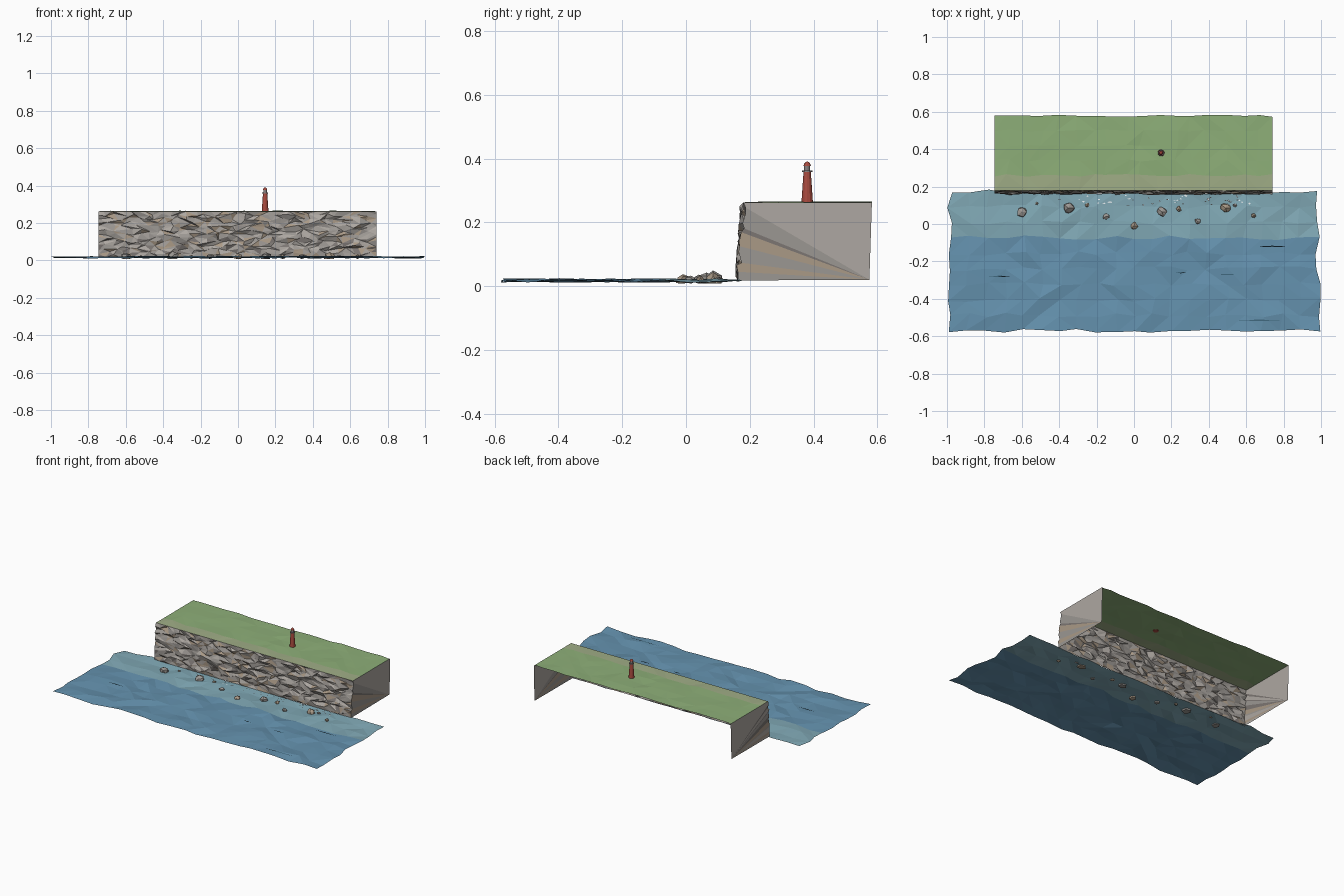
import bpy, bmesh, math, random
from mathutils import Vector

if "Cube" in bpy.data.objects:
    bpy.data.objects.remove(bpy.data.objects["Cube"])

random.seed(7)
R = random.uniform


def mat(name, c):
    m = bpy.data.materials.new(name)
    m.diffuse_color = (*c, 1)
    m.use_nodes = True
    m.node_tree.nodes["Principled BSDF"].inputs["Base Color"].default_value = m.diffuse_color
    return m


DEEP = mat("deep_water", (0.13, 0.29, 0.43))
SHALLOW = mat("shallow_water", (0.22, 0.40, 0.47))
SWELL = mat("swell_line", (0.05, 0.14, 0.21))
FOAM = mat("foam", (0.85, 0.9, 0.92))
GRASS = mat("grass", (0.27, 0.43, 0.19))
VERGE = mat("dry_verge", (0.35, 0.42, 0.24))
ROCKS = [mat("rock_grey", (0.33, 0.31, 0.29)), mat("rock_tan", (0.40, 0.32, 0.24)),
         mat("rock_pale", (0.42, 0.39, 0.36)), mat("rock_dark", (0.20, 0.18, 0.17))]
RED = mat("tower_red", (0.40, 0.07, 0.05))
METAL = mat("lantern_grey", (0.25, 0.22, 0.22))


def finish(name, bm, mats):
    me = bpy.data.meshes.new(name)
    bm.to_mesh(me)
    bm.free()
    for m in mats:
        me.materials.append(m)
    ob = bpy.data.objects.new(name, me)
    bpy.context.collection.objects.link(ob)
    return ob


def sheet(bm, nu, nv, point, pick):
    """Triangulated grid; point(i, j) places vertices, pick(centre) gives material index."""
    vs = [[bm.verts.new(point(i, j)) for i in range(nu + 1)] for j in range(nv + 1)]
    for j in range(nv):
        for i in range(nu):
            a, b, c, d = vs[j][i], vs[j][i + 1], vs[j + 1][i + 1], vs[j + 1][i]
            tris = ((a, b, c), (a, c, d)) if random.random() < 0.5 else ((a, b, d), (b, c, d))
            for t in tris:
                f = bm.faces.new(t)
                f.material_index = pick(f.calc_center_median())
    return vs


# Sea: faceted open sheet, lighter towards the shore
def sea_point(i, j):
    x, y = -0.985 + 1.97 * i / 20, -0.57 + 0.745 * j / 9
    if j == 9 and abs(x) < 0.72:
        return (x, 0.165 + R(-0.006, 0.006), 0.018)
    return (x + R(-0.015, 0.015), y + R(-0.012, 0.012), 0.018 + R(-0.007, 0.007))


bm = bmesh.new()
sheet(bm, 20, 9, sea_point, lambda c: 1 if c.y > -0.08 else 0)
finish("sea", bm, [DEEP, SHALLOW])

# Cliff: layered front face, fanned end walls, open back and base
NX, NZ = 34, 12


def cliff_point(i, j):
    t = j / NZ
    x, y, z = -0.745 + 1.485 * i / NX, 0.163 + 0.017 * t, 0.018 + 0.245 * t
    if 0 < i < NX:
        x += R(-0.018, 0.018)
    if 0 < j < NZ:
        y += R(-0.011, 0.011)
        z += R(-0.009, 0.009)
    return (x, y, z)


bm = bmesh.new()
vs = sheet(bm, NX, NZ, cliff_point, lambda c: random.choice((0, 0, 1, 2, 2, 3 if c.z < 0.12 else 0)))
for i in (0, NX):
    x = vs[0][i].co.x
    low = bm.verts.new((x, 0.575, 0.02))
    high = bm.verts.new((x, 0.583, 0.263))
    for j in range(NZ):
        tri = (low, vs[j][i], vs[j + 1][i])
        f = bm.faces.new(tri if i else tri[::-1])
        f.material_index = random.choice((0, 1, 2, 3))
    tri = (low, vs[NZ][i], high)
    bm.faces.new(tri if i else tri[::-1]).material_index = 2
rim = [v.co.copy() for v in vs[NZ]]
finish("cliff_walls", bm, ROCKS)


# Grass plateau, sharing the cliff rim
def grass_point(i, j):
    if j == 0:
        return rim[i * 2]
    edge = i in (0, NX // 2)
    x = rim[i * 2].x + (0 if edge else R(-0.015, 0.015))
    return (x, 0.18 + 0.4 * j / 5 + R(-0.007, 0.007), 0.263 + (0 if edge else R(-0.002, 0.003)))


bm = bmesh.new()
sheet(bm, NX // 2, 5, grass_point, lambda c: 1 if c.y < 0.25 else 0)
finish("grass_top", bm, [GRASS, VERGE])

# Fallen boulders along the shore: x, y, radius
boulders = [(-0.6, 0.065, .028), (-0.52, 0.11, .009), (-0.35, 0.085, .034), (-0.25, 0.1, .013),
            (-0.15, 0.04, .02), (0, -0.01, .022), (0.15, 0.065, .029), (0.24, 0.08, .016),
            (0.34, 0.015, .017), (0.49, 0.085, .029), (0.54, 0.1, .011), (0.64, 0.045, .014)]
for k, (x, y, r) in enumerate(boulders):
    bm = bmesh.new()
    bmesh.ops.create_icosphere(bm, subdivisions=1, radius=r)
    for v in bm.verts:
        v.co *= R(0.8, 1.2)
        v.co = Vector((x + v.co.x, y + v.co.y, max(0.008, 0.02 + v.co.z * 0.9)))
    finish(f"boulder_{k + 1}", bm, [ROCKS[k % 2]])


# Flat flecks for foam and swell lines
def fleck(bm, x, y, z, w, d):
    bm.faces.new([bm.verts.new((x + a * w, y + b * d, z))
                  for a, b in ((-1, 0), (0, -1), (1, 0), (0, 1))])


bm = bmesh.new()
for k in range(45):
    fleck(bm, R(-0.45, 0.62), R(0.1, 0.155), 0.025, R(0.004, 0.01), R(0.002, 0.005))
finish("foam", bm, [FOAM])
bm = bmesh.new()
for x, y, w in ((-0.72, -0.28, .065), (0.25, -0.26, .03), (0.74, -0.12, .09), (0.67, -0.515, .12), (0.5, -0.27, .05)):
    fleck(bm, x, y, 0.025, w, 0.004)
finish("swell_lines", bm, [SWELL])

# Lighthouse: turned profile of radius, height
def turned(name, profile, m, x=0.145, y=0.38, n=12):
    bm = bmesh.new()
    rings = [[bm.verts.new((x + r * math.cos(2 * math.pi * k / n), y + r * math.sin(2 * math.pi * k / n), z))
              for k in range(n)] for r, z in profile]
    for a, b in zip(rings, rings[1:]):
        for k in range(n):
            bm.faces.new((a[k], a[(k + 1) % n], b[(k + 1) % n], b[k]))
    bm.faces.new(rings[0][::-1])
    bm.faces.new(rings[-1])
    finish(name, bm, [m])


turned("lighthouse_tower", [(.018, .262), (.0165, .285), (.0115, .358)], RED)
turned("lighthouse_gallery", [(.016, .358), (.016, .363)], METAL)
turned("lighthouse_lantern", [(.0095, .363), (.0095, .378)], METAL)
turned("lighthouse_dome", [(.0115, .377), (.0095, .384), (.005, .389), (.001, .391)], RED)
